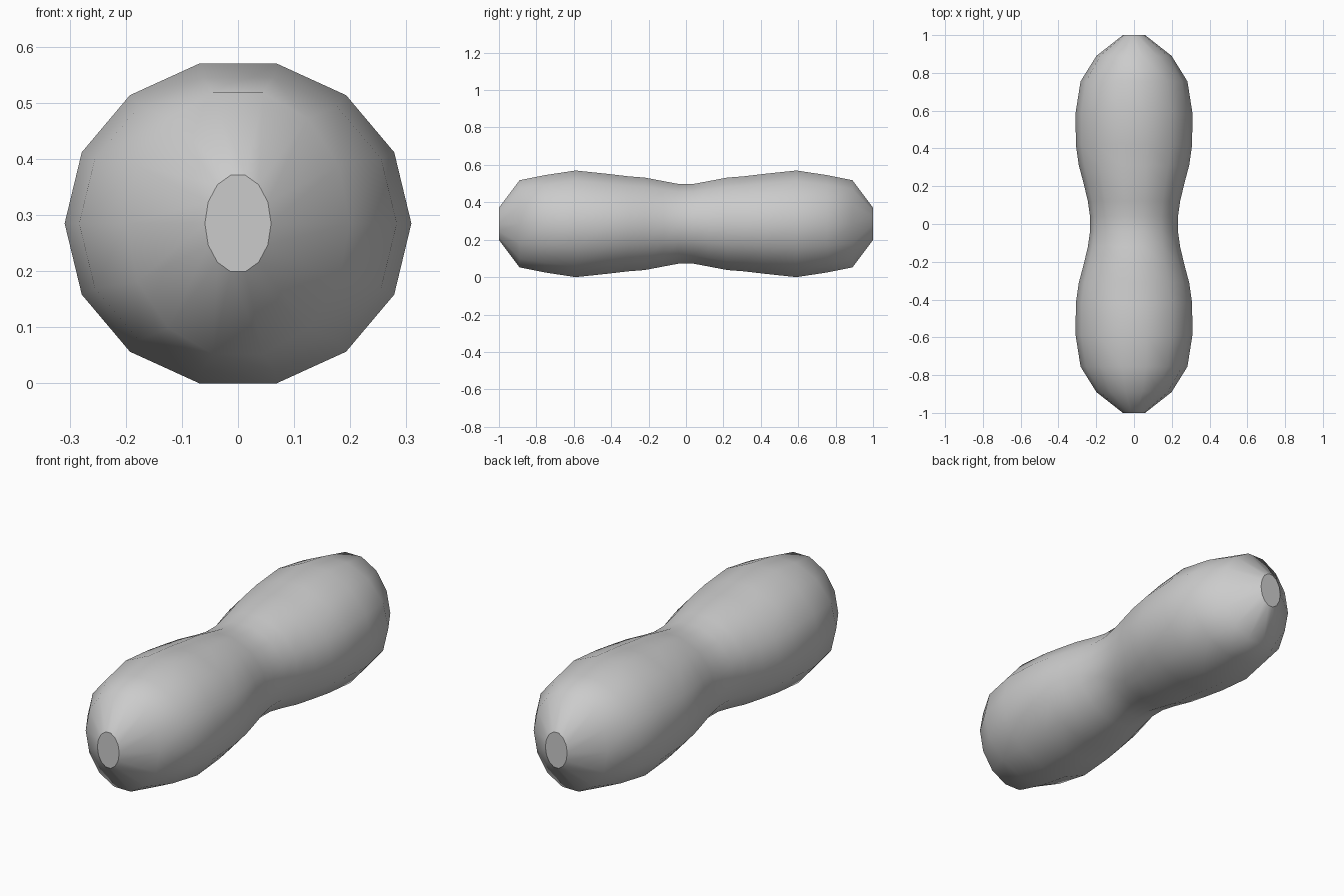
import bpy, bmesh
from math import cos, sin, pi

if "Cube" in bpy.data.objects:
    bpy.data.objects.remove(bpy.data.objects["Cube"])

SIDES = 14
CENTRE_Z = 0.285
# Half profile from the waist to the tip: distance along y, half width, half height
HALF = [(0.04, 0.233, 0.213), (0.12, 0.244, 0.228), (0.22, 0.268, 0.247),
        (0.31, 0.292, 0.254), (0.42, 0.308, 0.267), (0.59, 0.309, 0.285),
        (0.755, 0.283, 0.260), (0.89, 0.199, 0.233), (1.0, 0.059, 0.086)]
profile = [(-y, w, h) for y, w, h in reversed(HALF)] + HALF

# Peanut shaped body: lofted fourteen-sided rings
bm = bmesh.new()
flat = sin(2 * pi * 3 / SIDES)  # rings have a flat top edge
rings = []
for y, w, h in profile:
    rings.append([bm.verts.new((w * cos(2 * pi * i / SIDES), y,
                                CENTRE_Z + h / flat * sin(2 * pi * i / SIDES)))
                  for i in range(SIDES)])
for a, b in zip(rings, rings[1:]):
    for i in range(SIDES):
        j = (i + 1) % SIDES
        bm.faces.new((a[i], a[j], b[j], b[i])).smooth = True

# Flat end caps with crisp rims
for ring in (rings[0], rings[-1]):
    cap = bm.faces.new(ring)
    for edge in cap.edges:
        edge.smooth = False
bmesh.ops.recalc_face_normals(bm, faces=bm.faces[:])

mesh = bpy.data.meshes.new("peanut_body")
bm.to_mesh(mesh)
bm.free()
body = bpy.data.objects.new("peanut_body", mesh)
bpy.context.collection.objects.link(body)
